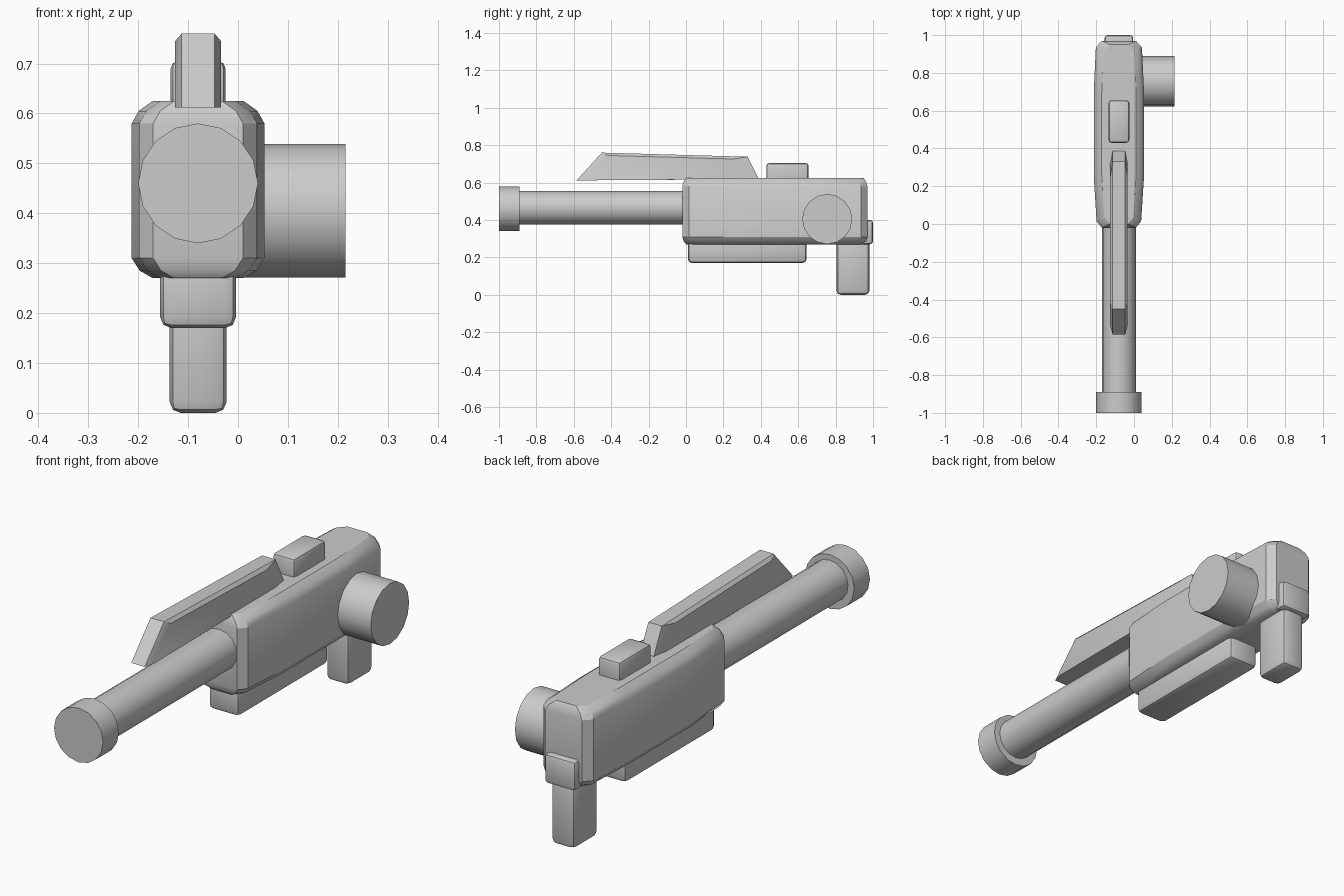
import bpy, bmesh, math
from mathutils import Matrix, Vector

if "Cube" in bpy.data.objects:
    bpy.data.objects.remove(bpy.data.objects["Cube"], do_unlink=True)

grey = bpy.data.materials.new("light_grey")
grey.use_nodes = True
grey.diffuse_color = (0.6, 0.6, 0.6, 1)
grey.node_tree.nodes["Principled BSDF"].inputs["Base Color"].default_value = (0.6, 0.6, 0.6, 1)

CX = -0.08  # centre plane of the main assembly


def finish(name, bm):
    bmesh.ops.recalc_face_normals(bm, faces=bm.faces)
    mesh = bpy.data.meshes.new(name)
    bm.to_mesh(mesh)
    bm.free()
    mesh.materials.append(grey)
    obj = bpy.data.objects.new(name, mesh)
    bpy.context.collection.objects.link(obj)
    bpy.ops.object.select_all(action="DESELECT")
    obj.select_set(True)
    bpy.context.view_layer.objects.active = obj
    bpy.ops.object.shade_smooth_by_angle(angle=math.radians(30))
    return obj


def box(name, half_width, y, z, bevel):
    """Bevelled block centred on the main plane, spanning y and z ranges."""
    bm = bmesh.new()
    size = Vector((2 * half_width, y[1] - y[0], z[1] - z[0]))
    mid = Vector((CX, sum(y) / 2, sum(z) / 2))
    bmesh.ops.create_cube(bm, size=1, matrix=Matrix.Translation(mid) @ Matrix.Diagonal(size.to_4d()))
    bmesh.ops.bevel(bm, geom=bm.edges[:], offset=bevel, segments=2, profile=0.5, affect="EDGES")
    return finish(name, bm)


def cylinder(name, start, end, radius):
    bm = bmesh.new()
    a, b = Vector(start), Vector(end)
    turn = (b - a).to_track_quat("Z", "Y").to_matrix().to_4x4()
    bmesh.ops.create_cone(bm, cap_ends=True, segments=16, radius1=radius, radius2=radius,
                          depth=(b - a).length, matrix=Matrix.Translation((a + b) / 2) @ turn)
    return finish(name, bm)


def loft(name, rings):
    """Skin a stack of equal-length rings and cap both ends."""
    bm = bmesh.new()
    rows = [[bm.verts.new(p) for p in ring] for ring in rings]
    for low, high in zip(rows, rows[1:]):
        for i in range(len(low)):
            j = (i + 1) % len(low)
            bm.faces.new((low[i], low[j], high[j], high[i]))
    bm.faces.new(rows[0])
    bm.faces.new(rows[-1])
    return finish(name, bm)


# Main body: bowed plan outline, stacked with rounded top and bottom edges
plan = [(-0.02, 0.09), (0.015, 0.118), (0.25, 0.133), (0.7, 0.133), (0.935, 0.122), (0.97, 0.09)]
layers = [(0.27, 0.042), (0.285, 0.016), (0.31, 0), (0.58, 0), (0.605, 0.014), (0.625, 0.042)]
body = []
for z, inset in layers:
    half = [(w - inset, 0.475 + (y - 0.475) * (1 - inset)) for y, w in plan]
    body.append([(CX + w, y, z) for w, y in half] + [(CX - w, y, z) for w, y in reversed(half)])
loft("main_body", body)

# Barrel, end collar and side drum
cylinder("barrel", (CX, -0.9, 0.465), (CX, 0.05, 0.465), 0.09)
cylinder("end_collar", (CX, -1, 0.46), (CX, -0.89, 0.46), 0.12)
cylinder("side_drum", (0, 0.755, 0.405), (0.215, 0.755, 0.405), 0.134)

# Top fin: narrow outer outline swelling to a wider inner outline
outer = [(-0.585, 0.612), (-0.45, 0.76), (0.33, 0.738), (0.39, 0.618)]
inner = [(-0.54, 0.612), (-0.42, 0.745), (0.25, 0.726), (0.32, 0.618)]
sections = [(-0.046, inner), (-0.033, outer), (0.033, outer), (0.046, inner)]
loft("top_fin", [[(CX + dx, y, z) for y, z in pts] for dx, pts in sections])

# Bevelled blocks around the body
box("top_block", 0.055, (0.43, 0.655), (0.58, 0.705), 0.015)
box("under_block", 0.076, (0.01, 0.645), (0.17, 0.32), 0.022)
box("rear_grip", 0.057, (0.805, 0.98), (0, 0.34), 0.022)
box("rear_plate", 0.076, (0.93, 1.0), (0.27, 0.4), 0.016)
